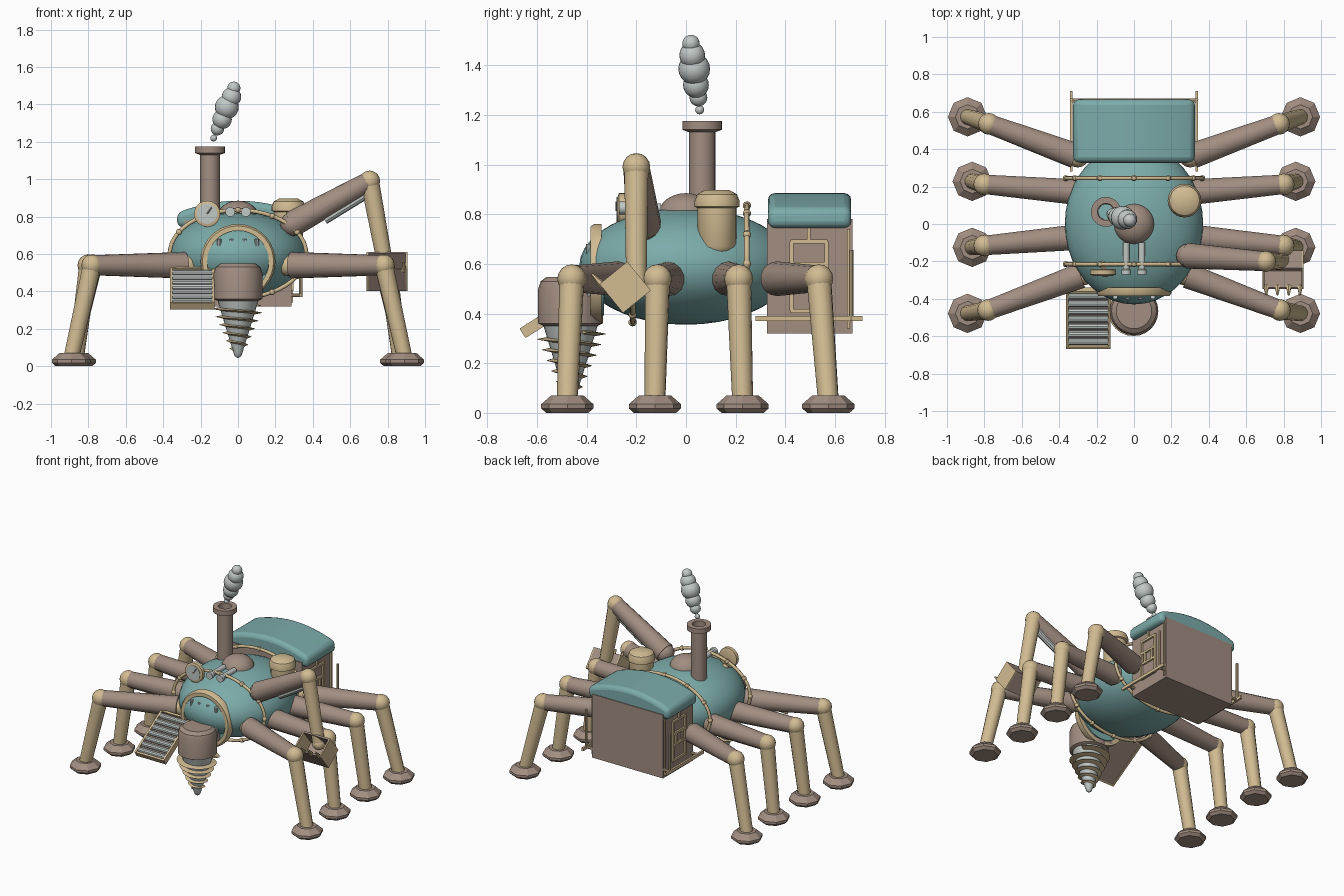
import bpy, bmesh, math
from math import sin, cos, pi, radians
from mathutils import Vector, Matrix

cube = bpy.data.objects.get("Cube")
if cube:
    bpy.data.objects.remove(cube, do_unlink=True)


def material(name, rgb):
    m = bpy.data.materials.new(name)
    m.use_nodes = True
    m.diffuse_color = (*rgb, 1)
    m.node_tree.nodes["Principled BSDF"].inputs["Base Color"].default_value = (*rgb, 1)
    return m


TEAL = material("teal paint", (.2, .41, .40))
BROWN = material("dull brown", (.36, .27, .22))
TAN = material("pale brass", (.64, .50, .29))
GREY = material("light steel", (.53, .58, .56))


def finish(name, bm, mat, smooth=True, bevel=0, matrix=None):
    bmesh.ops.recalc_face_normals(bm, faces=bm.faces)
    if matrix:
        bm.transform(matrix)
    mesh = bpy.data.meshes.new(name)
    bm.to_mesh(mesh)
    bm.free()
    mesh.materials.append(mat)
    ob = bpy.data.objects.new(name, mesh)
    bpy.context.collection.objects.link(ob)
    bpy.ops.object.select_all(action='DESELECT')
    bpy.context.view_layer.objects.active = ob
    ob.select_set(True)
    if bevel:
        mod = ob.modifiers.new("Bevel", 'BEVEL')
        mod.width, mod.segments, mod.limit_method = bevel, 3, 'ANGLE'
    if smooth:
        bpy.ops.object.shade_smooth_by_angle(angle=radians(35))
    return ob


def box(name, loc, size, mat, rx=0, bevel=0):
    bm = bmesh.new()
    bmesh.ops.create_cube(bm, size=1)
    m = Matrix.Translation(loc) @ Matrix.Rotation(rx, 4, 'X') @ Matrix.Diagonal((*size, 1))
    return finish(name, bm, mat, False, bevel, m)


def ball(name, loc, r, mat, seg=20):
    r = r if isinstance(r, tuple) else (r, r, r)
    bm = bmesh.new()
    bmesh.ops.create_uvsphere(bm, u_segments=seg, v_segments=seg // 2, radius=1)
    return finish(name, bm, mat, matrix=Matrix.Translation(loc) @ Matrix.Diagonal((*r, 1)))


def rod(name, a, b, r1, r2, mat, seg=14):
    a, b = Vector(a), Vector(b)
    bm = bmesh.new()
    bmesh.ops.create_cone(bm, cap_ends=True, segments=seg, radius1=r1, radius2=r2, depth=(b - a).length)
    turn = (b - a).to_track_quat('Z', 'Y').to_matrix().to_4x4()
    return finish(name, bm, mat, matrix=Matrix.Translation((a + b) / 2) @ turn)


def lathe(name, loc, profile, mat, seg=24, rx=0, smooth=True):
    """Spin (radius, height) points about the local z axis."""
    bm = bmesh.new()
    rings = [[bm.verts.new((r * cos(2 * pi * i / seg), r * sin(2 * pi * i / seg), z))
              for i in range(seg)] for r, z in profile]
    for lo, hi in zip(rings, rings[1:]):
        for i in range(seg):
            j = (i + 1) % seg
            bm.faces.new((lo[i], lo[j], hi[j], hi[i]))
    if profile[0] != profile[-1]:
        bm.faces.new(rings[0])
        bm.faces.new(rings[-1])
    else:
        bmesh.ops.remove_doubles(bm, verts=bm.verts, dist=1e-5)
    return finish(name, bm, mat, smooth, matrix=Matrix.Translation(loc) @ Matrix.Rotation(rx, 4, 'X'))


# Hull, top hatch and riveted hoops
ball("hull", (0, 0, .59), (.37, .43, .235), TEAL, 40)
ball("top_hatch", (0, 0, .8), (.11, .11, .085), BROWN, 24)
for label, y in (("front", -.215), ("rear", .245)):
    ring = [Vector((.365 * cos(a), y, .6 + .235 * sin(a))) for a in (2 * pi * i / 48 for i in range(48))]
    curve = bpy.data.curves.new(label + "_hoop", 'CURVE')
    curve.dimensions, curve.bevel_depth, curve.bevel_resolution = '3D', .011, 2
    spline = curve.splines.new('POLY')
    spline.points.add(47)
    for p, co in zip(spline.points, ring):
        p.co = (*co, 1)
    spline.use_cyclic_u = True
    curve.materials.append(TAN)
    hoop = bpy.data.objects.new(label + "_hoop", curve)
    bpy.context.collection.objects.link(hoop)
    for co in ring[::4]:
        ball(label + "_hoop_rivet", co, .017, TAN, 10)

# Front porthole with grille
lathe("porthole_ring", (0, -.34, .56), [(.165, 0), (.2, 0), (.2, .03), (.19, .045), (.165, .045), (.165, 0)],
      TAN, 36, pi / 2)
lathe("porthole_panel", (0, -.33, .56), [(.168, 0), (.168, .02)], TEAL, 36, pi / 2)
for x in (-.1, -.035, .035, .1):
    rod("grille_bar", (x, -.39, .47), (x, -.39, .68), .012, .012, GREY, 10)

# Drill with spiral thread
DY = -.465
box("drill_bracket", (0, -.39, .45), (.2, .1, .12), BROWN)
lathe("drill_cap", (0, DY, 0), [(.11, .35), (.13, .36), (.13, .5), (.12, .53), (.095, .548)], BROWN)
lathe("drill_cone", (0, DY, 0), [(.112, .36), (.025, .075), (.018, .055), (.005, .045)], GREY)
bm = bmesh.new()
last = None
STEPS = 132
for i in range(STEPS + 1):
    t = i / STEPS
    a, z = 2 * pi * 5.5 * t + .5, .325 - .235 * t
    r = .1 - .072 * t
    now = [bm.verts.new((q * cos(a), DY + q * sin(a), z + dz))
           for q, dz in ((r, .008), (r + .047 - .032 * t, 0), (r, -.008))]
    if last:
        for k in range(3):
            m = (k + 1) % 3
            bm.faces.new((last[k], last[m], now[m], now[k]))
    else:
        bm.faces.new(now)
    last = now
bm.faces.new(last)
finish("drill_thread", bm, TAN)

# Ribbed front ramp
rx = radians(32)
mid, turn = Vector((-.245, -.5, .41)), Matrix.Rotation(rx, 3, 'X')
box("ramp_plate", mid, (.22, .35, .02), BROWN, rx)
for s in (-1, 1):
    box("ramp_side_rail", mid + turn @ Vector((s * .112, 0, .008)), (.014, .36, .045), TAN, rx)
    box("ramp_end_rail", mid + turn @ Vector((0, s * .175, .008)), (.235, .014, .04), TAN, rx)
for i in range(7):
    c = mid + turn @ Vector((0, -.145 + .048 * i, .014))
    rod("ramp_rib", c - Vector((.105, 0, 0)), c + Vector((.105, 0, 0)), .018, .018, GREY, 10)

# Gauge and twin lookout scopes
lathe("gauge_case", (-.165, -.24, .815), [(.055, 0), (.07, .005), (.07, .03), (.056, .035)], TAN, 24, pi / 2)
lathe("gauge_face", (-.165, -.273, .815), [(.054, 0), (.054, .006)], GREY, 24, pi / 2)
rod("gauge_needle", (-.165, -.281, .815), (-.14, -.281, .85), .004, .003, BROWN, 6)
rod("gauge_stem", (-.165, -.225, .77), (-.15, -.15, .68), .02, .02, TAN)
for x in (-.042, .042):
    lathe("lookout_scope", (x, -.1, .825), [(.018, 0), (.018, .14), (.026, .145), (.026, .17)], GREY, 16, pi / 2)

# Chimney and smoke
lathe("chimney", (-.15, .065, 0), [(.053, .72), (.053, 1.13), (.08, 1.14), (.08, 1.175), (.045, 1.175),
                                  (.04, .72), (.053, .72)], BROWN)
for x, y, z, r in ((-.13, .055, 1.22, .018), (-.11, .05, 1.27, .036), (-.085, .04, 1.32, .052),
                   (-.06, .033, 1.385, .064), (-.035, .025, 1.44, .052), (-.022, .02, 1.487, .035)):
    ball("smoke_puff", (x, y, z), r, GREY)

# Side tank
lathe("side_tank", (.27, .125, 0), [(.03, .62), (.06, .64), (.078, .67), (.078, .825), (.09, .83), (.09, .855),
                                   (.08, .88), (.05, .897)], TAN)

# Rear cabin with arched roof
box("cabin", (0, .498, .55), (.57, .345, .46), BROWN)
bm = bmesh.new()
outline = [(-.325, .745)] + [(.325 * i / 6, .885 - .065 * (i / 6) ** 2) for i in range(-6, 7)] + [(.325, .745)]
face = bm.faces.new([bm.verts.new((x, .33, z)) for x, z in outline])
ext = bmesh.ops.extrude_face_region(bm, geom=[face])
bmesh.ops.translate(bm, vec=(0, .335, 0), verts=[v for v in ext["geom"] if isinstance(v, bmesh.types.BMVert)])
finish("cabin_roof", bm, TEAL, True, .028)

# Cabin doors, steps and rails on both sides
for side, s in (("left", 1), ("right", -1)):
    x = s * .289
    for y in (.425, .565):
        box(side + "_door_post", (x, y, .55), (.016, .016, .28), TAN)
    for z in (.69, .6, .52, .41):
        box(side + "_door_bar", (x, .495, z), (.016, .15, .016), TAN)
    for y in (.46, .53):
        box(side + "_door_window_post", (x, y, .56), (.014, .014, .08), TAN)
    box(side + "_door_top_strut", (x, .495, .72), (.014, .014, .06), TAN)
    box(side + "_step_plank", (s * .335, .495, .38), (.014, .43, .022), TAN)
    for y in (.34, .66):
        rod(side + "_step_bracket", (s * .27, y, .38), (s * .335, y, .38), .01, .01, TAN, 8)
    rod(side + "_rail_post", (s * .335, .665, .37), (s * .335, .665, .655), .009, .009, TAN, 8)
    box(side + "_cabin_corner_trim", (x, .655, .54), (.012, .012, .4), TAN)

# Eight walking legs: hip, knee and foot positions
LEGS = (("front", (.27, -.27), (.78, -.46), (.89, -.478)),
        ("mid_front", (.3, -.07), (.8, -.115), (.865, -.125)),
        ("mid_rear", (.3, .17), (.8, .212), (.865, .228)),
        ("rear", (.3, .36), (.775, .535), (.89, .573)))
for side, s in (("left", 1), ("right", -1)):
    for label, h, k, f in LEGS:
        name = side + "_" + label
        hip, knee, ankle = (s * h[0], h[1], .54), (s * k[0], k[1], .54), (s * f[0], f[1], .05)
        ball(name + "_hip", hip, .058, TAN, 16)
        rod(name + "_thigh", Vector(hip).lerp(Vector(knee), .03), knee, .07, .053, BROWN)
        ball(name + "_knee", knee, .058, TAN, 16)
        rod(name + "_shin", knee, ankle, .05, .042, TAN)
        lathe(name + "_foot", (s * f[0], f[1], 0),
              [(.085, 0), (.105, .018), (.105, .035), (.065, .07)], BROWN, 8, smooth=False)

# Raised digging arm with piston
shoulder, elbow, wrist = Vector((.29, -.17, .76)), Vector((.704, -.2, .99)), Vector((.79, -.2, .53))
ball("arm_shoulder", shoulder, .065, BROWN, 16)
rod("upper_arm", shoulder, elbow, .07, .053, BROWN)
ball("arm_elbow", elbow, .056, TAN, 16)
rod("forearm", elbow, wrist, .05, .042, TAN)
ball("arm_wrist", wrist, .045, TAN, 16)
drop = Vector((.03, 0, -.06))
rod("arm_piston", shoulder.lerp(elbow, .35) + drop, elbow + drop * .8, .022, .022, GREY, 10)

# Open bucket with teeth
rx = radians(39)
mid, turn = Vector((.797, -.245, .506)), Matrix.Rotation(rx, 3, 'X')
for name, off, size, mat in (("front", (0, -.066, 0), (.2, .012, .15), BROWN),
                             ("back", (0, .066, 0), (.2, .012, .15), BROWN),
                             ("floor", (0, 0, -.069), (.2, .144, .012), BROWN),
                             ("left_cheek", (.104, 0, 0), (.01, .144, .15), TAN),
                             ("right_cheek", (-.104, 0, 0), (.01, .144, .15), TAN)):
    box("bucket_" + name, mid + turn @ Vector(off), size, mat, rx)
for i in range(4):
    x = -.09 + .06 * i
    rod("bucket_tooth", mid + turn @ Vector((x, -.066, .06)), mid + turn @ Vector((x, -.07, .125)),
        .016, .006, TAN, 6)
